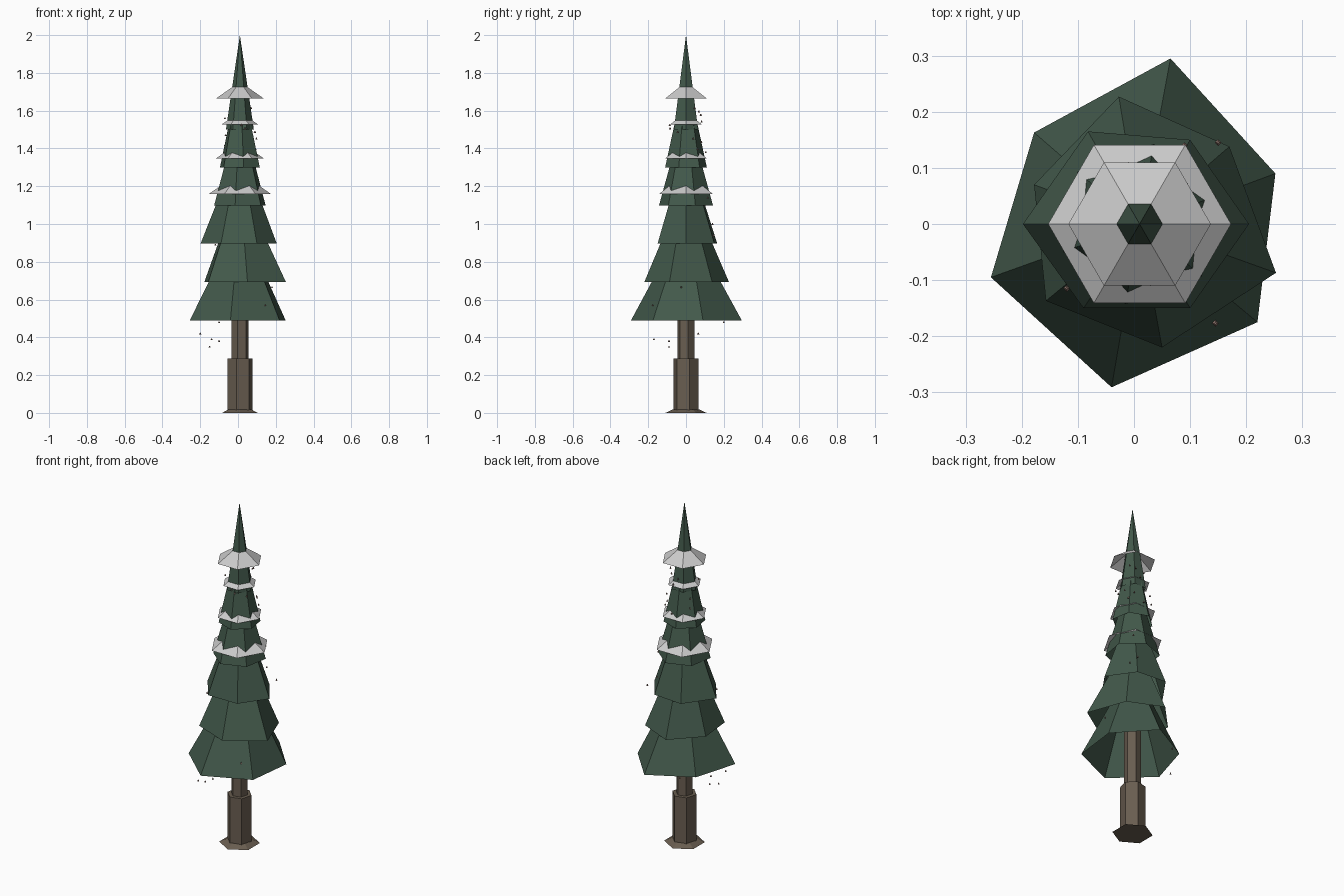
import bpy, bmesh, random
from math import sin, cos, radians, pi

if "Cube" in bpy.data.objects:
    bpy.data.objects.remove(bpy.data.objects["Cube"])

random.seed(4)
CX = 0.01  # axis of the tree


def mat(name, rgb):
    m = bpy.data.materials.new(name)
    m.diffuse_color = (*rgb, 1)
    m.use_nodes = True
    m.node_tree.nodes["Principled BSDF"].inputs["Base Color"].default_value = m.diffuse_color
    return m


GREEN = mat("needle_green", (0.055, 0.1, 0.07))
BARK = mat("bark_brown", (0.14, 0.11, 0.08))
SNOW = mat("snow_white", (0.75, 0.76, 0.78))
SPECK = mat("cone_brown", (0.3, 0.2, 0.17))


def finish(name, bm, material):
    bmesh.ops.recalc_face_normals(bm, faces=bm.faces)
    me = bpy.data.meshes.new(name)
    bm.to_mesh(me)
    bm.free()
    me.materials.append(material)
    ob = bpy.data.objects.new(name, me)
    bpy.context.collection.objects.link(ob)


def hexagon(r, rot=0):
    return [(CX + r * cos(radians(rot + 60 * i)), r * sin(radians(rot + 60 * i))) for i in range(6)]


def open_cone(name, rim, z, apex, material):
    bm = bmesh.new()
    tip = bm.verts.new((CX, 0, apex))
    ring = [bm.verts.new((x, y, z)) for x, y in rim]
    for i in range(6):
        bm.faces.new((ring[i], ring[(i + 1) % 6], tip))
    finish(name, bm, material)


def frustum(name, r0, r1, z0, z1, rot):
    bm = bmesh.new()
    lo = [bm.verts.new((x, y, z0)) for x, y in hexagon(r0, rot)]
    hi = [bm.verts.new((x, y, z1)) for x, y in hexagon(r1, rot)]
    bm.faces.new(lo[::-1])
    bm.faces.new(hi)
    for i in range(6):
        j = (i + 1) % 6
        bm.faces.new((lo[i], lo[j], hi[j], hi[i]))
    finish(name, bm, BARK)


# Trunk: root flare, thick stump, thin upper stem
frustum("root_flare", 0.109, 0.07, 0, 0.018, 30)
frustum("lower_trunk", 0.068, 0.068, 0.0, 0.287, 15)
frustum("upper_trunk", 0.046, 0.046, 0.28, 0.93, 15)

# Branch tiers: uneven open six-sided cones, each one narrower
tiers = [
    ([(.252, .09), (.065, .295), (-.178, .163), (-.255, -.095), (-.04, -.291), (.22, -.175)], 0.49, 1.03),
    ([(.17, .138), (-.027, .227), (-.178, .07), (-.157, -.137), (.05, -.22), (.253, -.087)], 0.694, 1.22),
    ([(.205, 0), (.1, .15), (-.082, .165), (-.198, 0), (-.09, -.15), (.1, -.15)], 0.897, 1.42),
    (hexagon(0.145, 20), 1.098, 1.62),
    (hexagon(0.112, -20), 1.30, 1.81),
    (hexagon(0.074, 0), 1.50, 2.0),
]
for n, (rim, z, apex) in enumerate(tiers, 1):
    open_cone(f"branch_tier_{n}", rim, z, apex, GREEN)

# Snow collars: shallow open cones pierced by the branches
for n, (r, z) in enumerate([(0.163, 1.16), (0.127, 1.347), (0.095, 1.528), (0.127, 1.664)], 1):
    open_cone(f"snow_collar_{n}", hexagon(r), z, z + r * 0.7, SNOW)

# Tiny seed specks: a few loose ones, the rest scattered over the crown
spots = [(-.2, .065, .42), (-.15, -.09, .35), (-.14, -.17, .39), (-.1, -.09, .38), (-.1, .2, .48),
         (.145, -.177, .57), (.18, -.025, .665), (-.12, -.115, .89), (.09, .14, 1.0),
         (.15, .145, .94), (.1, .115, 1.14)]
for k in range(14):
    z = 1.38 + 0.018 * k
    a = random.uniform(0, 2 * pi)
    r = 0.105 - 0.13 * (z - 1.38)
    spots.append((CX + r * cos(a), r * sin(a), z))
bm = bmesh.new()
for p in spots:
    tet = bmesh.ops.create_cone(bm, cap_ends=True, segments=4, radius1=0.006, radius2=0.002, depth=0.01)
    bmesh.ops.translate(bm, verts=tet["verts"], vec=p)
finish("seed_specks", bm, SPECK)
